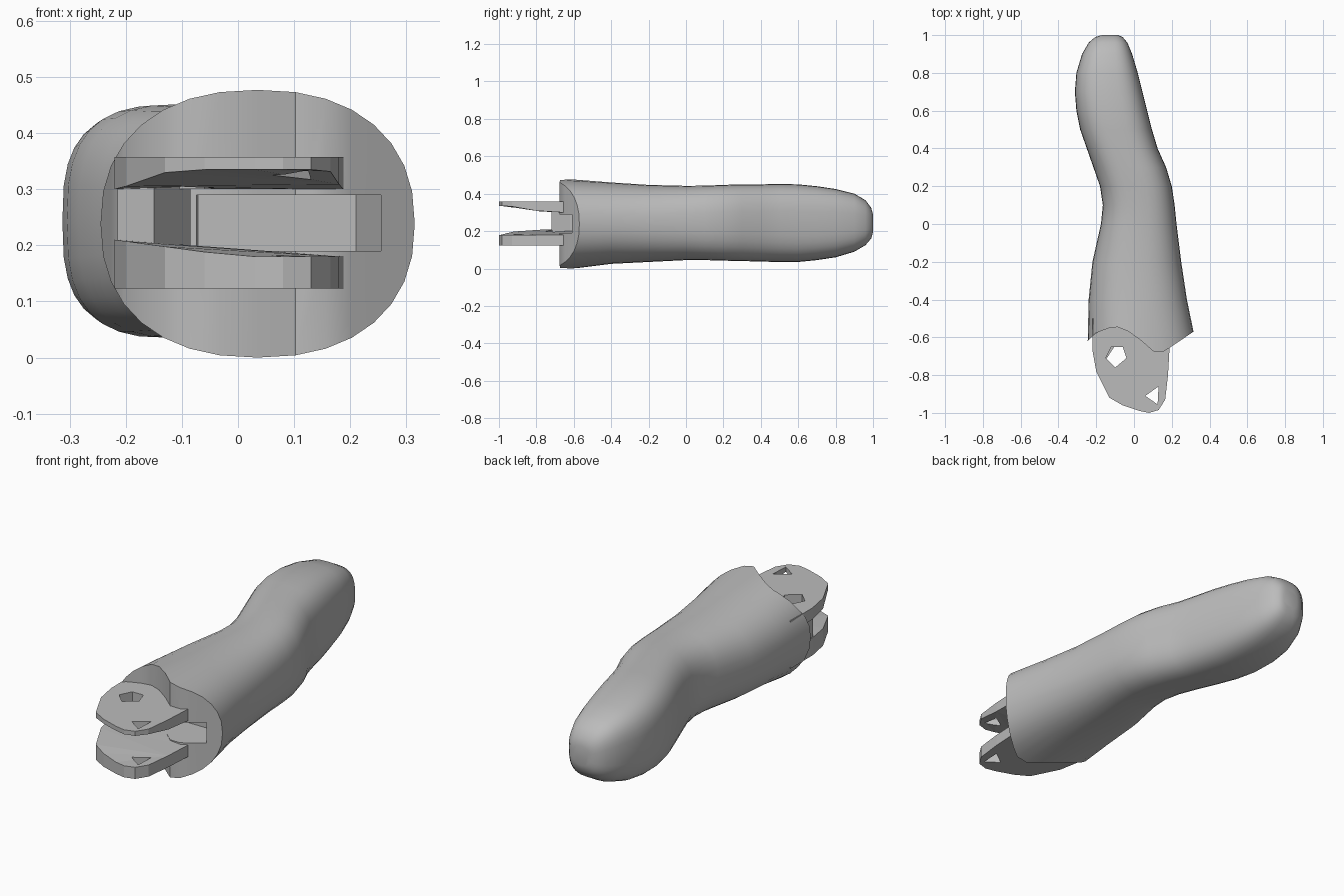
import bpy, bmesh, math

cube = bpy.data.objects.get("Cube")
if cube:
    bpy.data.objects.remove(cube, do_unlink=True)

grey = bpy.data.materials.new("plain_grey")
grey.use_nodes = True
colour = (0.5, 0.5, 0.5, 1)
grey.diffuse_color = colour
grey.node_tree.nodes["Principled BSDF"].inputs["Base Color"].default_value = colour


def make_object(name, bm):
    bmesh.ops.recalc_face_normals(bm, faces=bm.faces)
    mesh = bpy.data.meshes.new(name)
    bm.to_mesh(mesh)
    bm.free()
    mesh.materials.append(grey)
    obj = bpy.data.objects.new(name, mesh)
    bpy.context.collection.objects.link(obj)
    return obj


def prism(name, outline, low, high):
    """Extrude a plan outline; low and high give z from (x, y)."""
    bm = bmesh.new()
    bottom = [bm.verts.new((x, y, low(x, y))) for x, y in outline]
    top = [bm.verts.new((x, y, high(x, y))) for x, y in outline]
    bm.faces.new(bottom)
    bm.faces.new(top)
    for i in range(len(outline)):
        j = (i + 1) % len(outline)
        bm.faces.new((bottom[i], bottom[j], top[j], top[i]))
    bmesh.ops.triangulate(bm, faces=[f for f in bm.faces if len(f.verts) > 4])
    return make_object(name, bm)


def flat(z):
    return lambda x, y: z


def cut(target, cutter):
    mod = target.modifiers.new("cut_" + cutter.name, "BOOLEAN")
    mod.operation = "DIFFERENCE"
    mod.solver = "EXACT"
    mod.object = cutter
    cutter.hide_render = True
    cutter.hide_set(True)


# Finger body: cross-sections as y, x low, x high, z low, z high
SECTIONS = [
    (-0.60, -0.245, 0.315, 0.00, 0.477), (-0.40, -0.24, 0.28, 0.025, 0.46),
    (-0.20, -0.22, 0.25, 0.035, 0.447), (0.00, -0.175, 0.225, 0.045, 0.442),
    (0.10, -0.165, 0.215, 0.045, 0.443), (0.20, -0.18, 0.20, 0.042, 0.447),
    (0.30, -0.215, 0.17, 0.04, 0.45), (0.40, -0.25, 0.125, 0.037, 0.45),
    (0.50, -0.285, 0.095, 0.035, 0.452), (0.60, -0.305, 0.07, 0.035, 0.45),
    (0.70, -0.313, 0.045, 0.045, 0.44), (0.80, -0.305, 0.02, 0.06, 0.425),
    (0.90, -0.275, -0.01, 0.09, 0.40), (0.96, -0.24, -0.035, 0.125, 0.365),
    (0.99, -0.205, -0.06, 0.16, 0.325), (1.00, -0.17, -0.085, 0.195, 0.29),
]
# Wavy front edge: x, y
FRONT = [(-0.245, -0.62), (-0.2, -0.575), (-0.1, -0.54), (0.0, -0.58),
         (0.06, -0.64), (0.11, -0.68), (0.16, -0.675), (0.315, -0.57)]
SEGMENTS = 32


def front_y(x):
    for (x0, y0), (x1, y1) in zip(FRONT, FRONT[1:]):
        if x <= x1 + 1e-6:
            return y0 + (y1 - y0) * (x - x0) / (x1 - x0)
    return FRONT[-1][1]


def squash(value, power):
    return math.copysign(abs(value) ** (2 / power), value)


bm = bmesh.new()
rings = []
for k, (y, xl, xr, zl, zh) in enumerate(SECTIONS):
    power = 2.3 + 0.6 * min(1, max(0, y + 0.3))
    ring = []
    for i in range(SEGMENTS):
        a = 2 * math.pi * i / SEGMENTS
        x = (xl + xr) / 2 + (xr - xl) / 2 * squash(math.cos(a), power)
        z = (zl + zh) / 2 + (zh - zl) / 2 * squash(math.sin(a), power)
        ring.append(bm.verts.new((x, front_y(x) if k == 0 else y, z)))
    rings.append(ring)
for a, b in zip(rings, rings[1:]):
    for i in range(SEGMENTS):
        j = (i + 1) % SEGMENTS
        bm.faces.new((a[i], a[j], b[j], b[i]))
bm.faces.new(rings[-1])
# Front cap in upright strips so it follows the wavy edge
first = rings[0]
half = SEGMENTS // 2
for i in range(half):
    corners = [first[i], first[i + 1], first[SEGMENTS - i - 1], first[-i]]
    bm.faces.new(list(dict.fromkeys(corners)))
body = make_object("finger_body", bm)

# Slot in the front of the body
slot = prism("slot_cutter", [(-0.09, -0.8), (0.26, -0.8), (0.255, -0.6),
                             (0.21, -0.48), (-0.07, -0.48)], flat(0.19), flat(0.29))
cut(body, slot)

# Hinge prongs
PRONG = [(-0.22, -0.5), (-0.22, -0.67), (-0.2, -0.78), (-0.13, -0.92),
         (-0.06, -0.96), (0.03, -0.99), (0.08, -1.0), (0.13, -0.985),
         (0.165, -0.93), (0.18, -0.8), (0.188, -0.66), (0.188, -0.5)]
upper = prism("upper_prong", PRONG,
              lambda x, y: 0.30 + 0.035 * min(1, max(0, (-y - 0.75) / 0.2)),
              flat(0.357))
lower = prism("lower_prong", PRONG, flat(0.123),
              lambda x, y: 0.18 + 0.03 * max(0, -x) / 0.22)

# Small openings through both prongs
HOLES = {"rear_hole_cutter": [(-0.15, -0.71), (-0.1, -0.76), (-0.04, -0.71),
                              (-0.06, -0.65), (-0.12, -0.65)],
         "tip_hole_cutter": [(0.06, -0.91), (0.125, -0.955), (0.13, -0.86)]}
for name, outline in HOLES.items():
    cutter = prism(name, outline, flat(0.05), flat(0.42))
    for prong in (upper, lower):
        cut(prong, cutter)

# Web joining the prongs on one side
web = prism("hinge_web", [(-0.215, -0.5), (-0.215, -0.68), (-0.15, -0.72),
                          (-0.085, -0.62), (-0.085, -0.5)], flat(0.17), flat(0.31))

# Smooth the body, keep hinge edges crisp
bpy.ops.object.select_all(action="DESELECT")
body.select_set(True)
bpy.context.view_layer.objects.active = body
bpy.ops.object.shade_smooth_by_angle(angle=math.radians(35))
